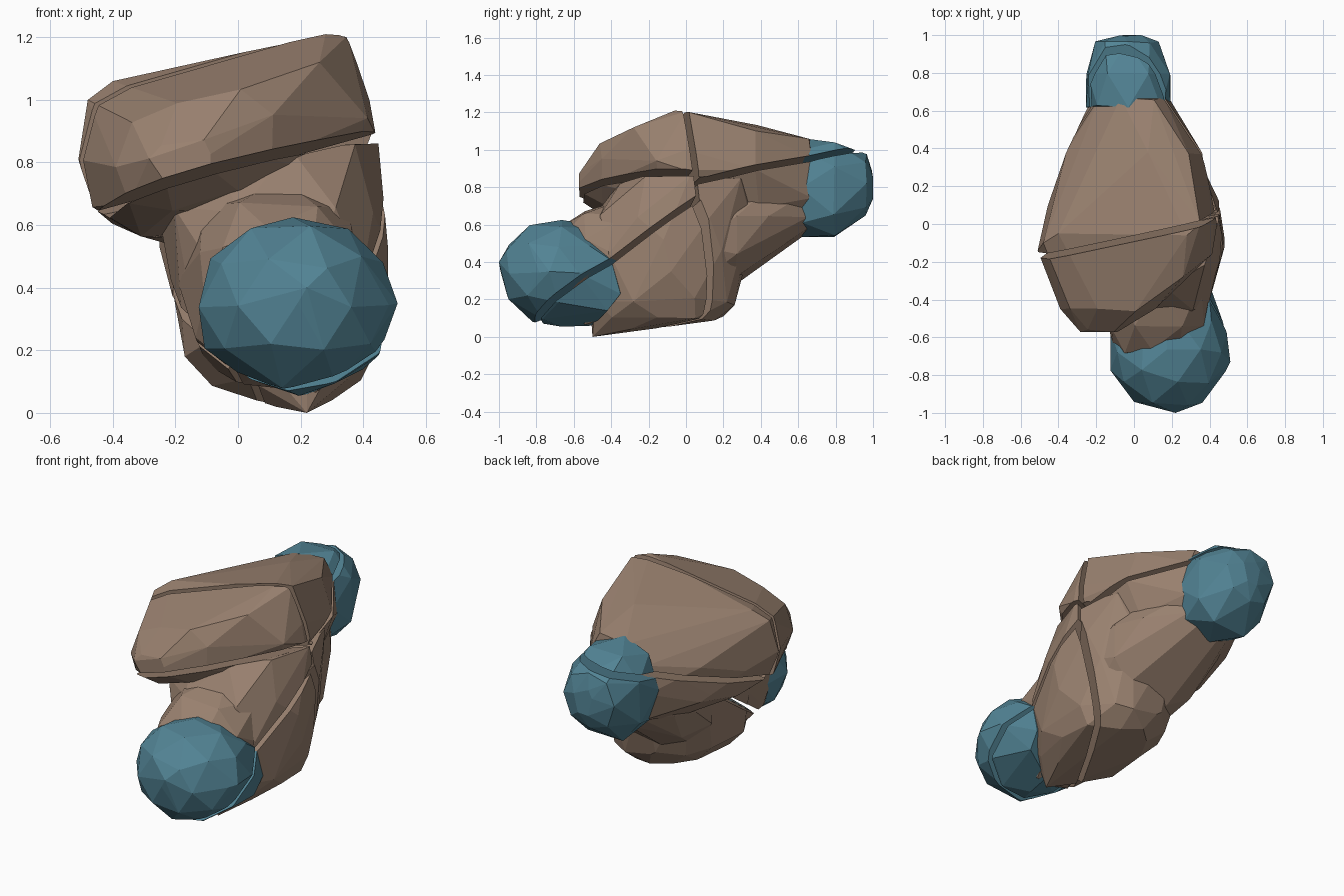
import bpy, bmesh, math, random
from mathutils import Vector

if "Cube" in bpy.data.objects:
    bpy.data.objects.remove(bpy.data.objects["Cube"])

random.seed(4)
GAP = 0.016


def material(name, color):
    m = bpy.data.materials.new(name)
    m.diffuse_color = color
    m.use_nodes = True
    m.node_tree.nodes["Principled BSDF"].inputs["Base Color"].default_value = m.diffuse_color
    return m


BROWN = material("brown_stone", (0.32, 0.22, 0.16, 1))
BLUE = material("blue_stone", (0.085, 0.23, 0.30, 1))


def jitter(p, s):
    q = [c + random.uniform(-s, s) for c in p]
    return Vector((q[0], max(-1, min(1, q[1])), max(0, q[2])))


def rings(sections, axis, n=9, shear=0.0, s=0.014):
    """Rounded rings (pos, a0, a1, b0, b1) stacked along y or z."""
    pts = []
    for k, (t, a0, a1, b0, b1) in enumerate(sections):
        for i in range(n):
            ang = 2 * math.pi * (i + 0.5 * (k % 2)) / n
            c, d = math.cos(ang), math.sin(ang)
            u = math.copysign(abs(c) ** 0.8, c) * (a1 - a0) / 2
            v = math.copysign(abs(d) ** 0.8, d) * (b1 - b0) / 2 + shear * u
            a, b = (a0 + a1) / 2 + u, (b0 + b1) / 2 + v
            pts.append(jitter((a, t, b) if axis == 'y' else (a, b, t), s))
    return pts


def ball(center, radii, s=0.012):
    bm = bmesh.new()
    bmesh.ops.create_icosphere(bm, subdivisions=2, radius=1)
    pts = [jitter([c + r * x for c, r, x in zip(center, radii, v.co)], s)
           for v in bm.verts]
    bm.free()
    return pts


def hull(pts):
    bm = bmesh.new()
    for p in pts:
        bm.verts.new(p)
    r = bmesh.ops.convex_hull(bm, input=bm.verts[:])
    junk = {g for g in r['geom_interior'] + r['geom_unused']
            if isinstance(g, bmesh.types.BMVert)}
    bmesh.ops.delete(bm, geom=list(junk), context='VERTS')
    bmesh.ops.dissolve_limit(bm, angle_limit=math.radians(6),
                             verts=bm.verts[:], edges=bm.edges[:])
    return bm


# Crack planes: (point, normal)
FRONT = (Vector((0, 0, 0.748)), Vector((-0.3, 0.1, 1)).normalized())
BACK = (Vector((0, 0, 0.75)), Vector((-0.15, -0.27, 1)).normalized())
LOW = (Vector((0, 0, 0.565)), Vector((-0.25, -0.7, 1)).normalized())
TOP = (Vector((0, 0.037, 0)), Vector((-0.24, 1, 0.1)).normalized())
UNDER = (Vector((0, -0.515, 0)), Vector((-1.9, 1, 0.4)).normalized())

# Fragments: lists of (plane, kept side, gap)
CELLS = [
    [(FRONT, 1, GAP), (TOP, -1, GAP)],
    [(BACK, 1, GAP), (TOP, 1, GAP)],
    [(FRONT, -1, GAP), (LOW, 1, GAP * 2), (TOP, -1, GAP)],
    [(LOW, -1, 0), (UNDER, -1, GAP), (BACK, -1, GAP)],
    [(LOW, -1, 0), (UNDER, 1, GAP), (BACK, -1, GAP)],
    [(LOW, 1, 0), (BACK, -1, GAP), (TOP, 1, 0)],
]


def fractured(name, pts, mat):
    whole = hull(pts)
    mesh = bpy.data.meshes.new(name)
    out = bmesh.new()
    for cell in CELLS:
        bm = whole.copy()
        for (co, no), side, gap in cell:
            n = no * side
            r = bmesh.ops.bisect_plane(
                bm, geom=bm.verts[:] + bm.edges[:] + bm.faces[:], dist=1e-5,
                plane_co=co + n * gap, plane_no=n, clear_inner=True)
            cut = [e for e in r['geom_cut'] if isinstance(e, bmesh.types.BMEdge)]
            if cut:
                bmesh.ops.holes_fill(bm, edges=cut, sides=0)
        if bm.faces:
            bmesh.ops.recalc_face_normals(bm, faces=bm.faces[:])
            tmp = bpy.data.meshes.new("fragment")
            bm.to_mesh(tmp)
            out.from_mesh(tmp)
            bpy.data.meshes.remove(tmp)
        bm.free()
    out.to_mesh(mesh)
    out.free()
    whole.free()
    mesh.materials.append(mat)
    ob = bpy.data.objects.new(name, mesh)
    bpy.context.collection.objects.link(ob)
    return ob


# Upper boulder with its raised right corner
upper = rings([(-0.56, -0.28, -0.08, 0.74, 0.88),
               (-0.45, -0.40, 0.12, 0.67, 1.01),
               (-0.15, -0.49, 0.40, 0.60, 1.11),
               (0.10, -0.47, 0.37, 0.58, 1.15),
               (0.38, -0.37, 0.36, 0.56, 1.11),
               (0.66, -0.23, 0.18, 0.58, 1.05)], 'y', shear=0.2)
upper += [Vector(p) for p in [(0.28, -0.06, 1.21), (0.35, 0.0, 1.205),
                              (0.26, -0.28, 1.12), (0.42, 0.0, 1.0),
                              (0.44, 0.0, 0.89), (-0.48, -0.10, 1.0),
                              (-0.51, -0.14, 0.81), (-0.40, -0.05, 1.06)]]
fractured("upper_boulder", upper, BROWN)

# Lower boulder
lower = rings([(0.10, -0.08, 0.38, -0.48, 0.15),
               (0.20, -0.17, 0.45, -0.52, 0.26),
               (0.45, -0.22, 0.47, -0.54, 0.32),
               (0.65, -0.27, 0.46, -0.50, 0.38),
               (0.85, -0.27, 0.44, -0.34, 0.40)], 'z')
lower += [Vector(p) for p in [(0.48, -0.12, 0.52), (0.48, -0.08, 0.35),
                              (0.22, -0.50, 0.0), (0.12, -0.42, 0.02),
                              (0.30, -0.30, 0.04), (0.05, -0.20, 0.07),
                              (0.38, 0.05, 0.10), (0.10, 0.20, 0.11),
                              (0.22, 0.26, 0.17), (0.02, 0.26, 0.22),
                              (-0.17, -0.30, 0.18), (-0.17, 0.0, 0.2)]]
fractured("lower_boulder", lower, BROWN)

# Sloping underside that carries the body back to the rear cap
under = rings([(0.05, -0.22, 0.42, 0.18, 0.80),
               (0.27, -0.24, 0.38, 0.28, 0.80),
               (0.44, -0.26, 0.31, 0.46, 0.85),
               (0.64, -0.20, 0.15, 0.56, 0.85)], 'y')
fractured("rear_underside", under, BROWN)

# Neck joining the lower boulder to the front cap
neck = rings([(-0.67, -0.10, 0.30, 0.12, 0.58),
              (-0.54, -0.14, 0.38, 0.06, 0.69),
              (-0.30, -0.18, 0.43, 0.08, 0.74)], 'y', n=8)
fractured("front_neck", neck, BROWN)

# Blue front cap
front = ball((0.185, -0.675, 0.345), (0.32, 0.325, 0.285))
front += [Vector(p) for p in [(0.41, -0.35, 0.23), (0.40, -0.40, 0.41),
                              (0.40, -0.42, 0.14), (0.22, -0.50, 0.06),
                              (0.16, -0.52, 0.60), (0.14, -0.82, 0.08),
                              (0.22, -1.0, 0.40), (0.51, -0.73, 0.35)]]
fractured("front_cap", front, BLUE)

# Blue back cap
back = rings([(0.62, -0.25, 0.20, 0.54, 1.06),
              (0.79, -0.26, 0.21, 0.52, 1.05),
              (0.96, -0.20, 0.13, 0.65, 0.98),
              (1.00, -0.08, 0.04, 0.74, 0.89)], 'y', n=8, s=0.008)
fractured("back_cap", back, BLUE)
